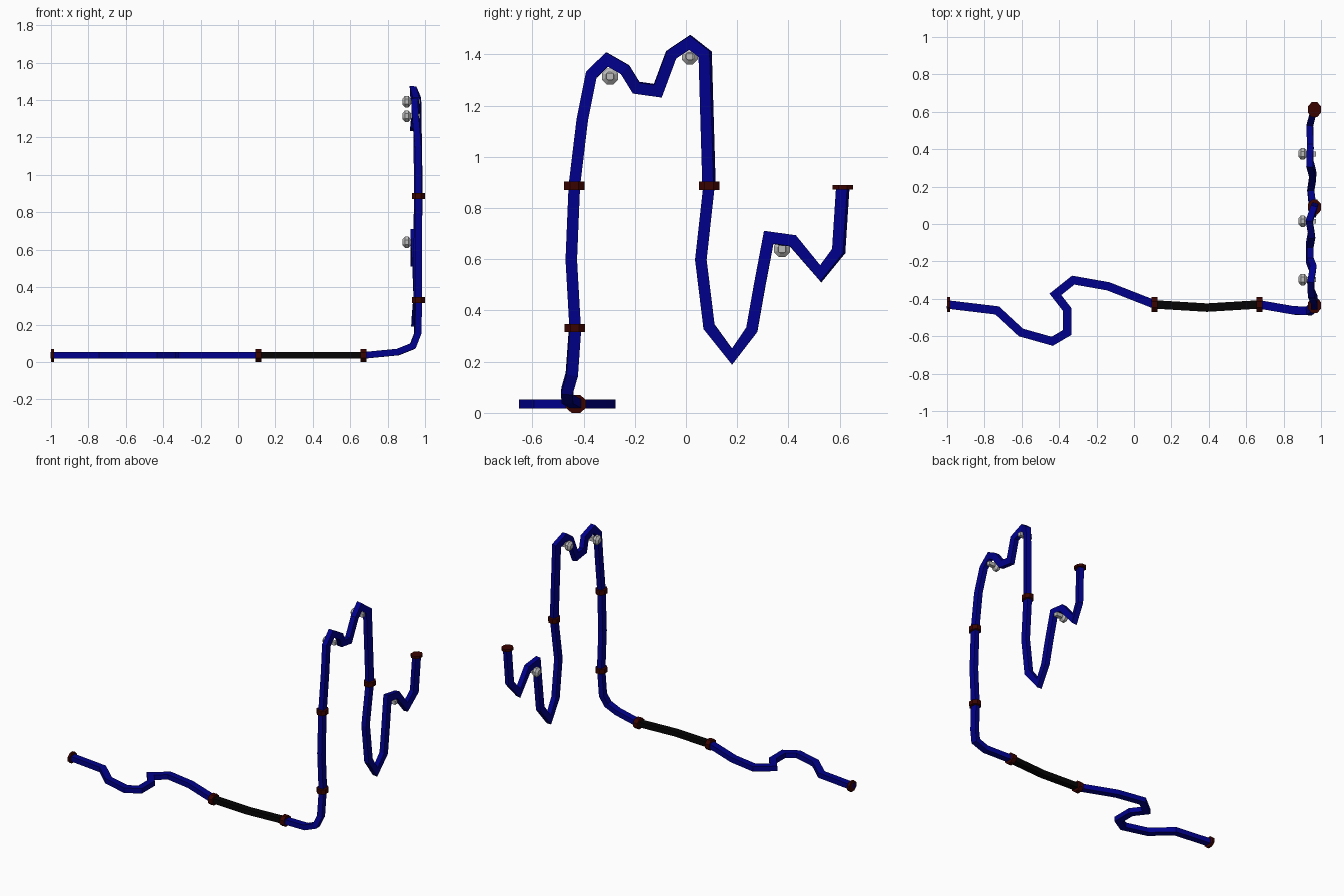
import bpy, bmesh, math
from mathutils import Vector

if "Cube" in bpy.data.objects:
    bpy.data.objects.remove(bpy.data.objects["Cube"])


def material(name, rgb, alpha=1.0):
    m = bpy.data.materials.new(name)
    m.diffuse_color = (*rgb, alpha)
    m.use_nodes = True
    m.node_tree.nodes["Principled BSDF"].inputs["Base Color"].default_value = m.diffuse_color
    return m


BLUE = material("hose blue", (0.0, 0.0, 0.26))
BLACK = material("rubber black", (0.0015, 0.0015, 0.0015))
RED = material("coupling dark red", (0.042, 0.001, 0.0))
GREY = material("peg grey", (0.5, 0.5, 0.5), 0.6)

OCT = [(1, .42), (.42, 1), (-.42, 1), (-1, .42), (-1, -.42), (-.42, -1), (.42, -1), (1, -.42)]
BOX = [(1, 1), (-1, 1), (-1, -1), (1, -1)]


def loft(name, rings, mat):
    """Join equal-length rings of points into a capped flat-shaded solid."""
    bm = bmesh.new()
    loops = [[bm.verts.new(p) for p in r] for r in rings]
    n = len(loops[0])
    for a, b in zip(loops, loops[1:]):
        for i in range(n):
            j = (i + 1) % n
            bm.faces.new((a[i], a[j], b[j], b[i]))
    bm.faces.new(loops[0][::-1])
    bm.faces.new(loops[-1])
    bmesh.ops.recalc_face_normals(bm, faces=bm.faces)
    me = bpy.data.meshes.new(name)
    bm.to_mesh(me)
    bm.free()
    me.materials.append(mat)
    ob = bpy.data.objects.new(name, me)
    bpy.context.collection.objects.link(ob)


def ring(c, u, v, ru, rv, shape):
    return [c + u * (ru * a) + v * (rv * b) for a, b in shape]


def hose(name, pts, normal, mat):
    """Sweep a flattened box section along the path with mitred bends."""
    pts = [Vector(p) for p in pts]
    dirs = [(b - a).normalized() for a, b in zip(pts, pts[1:])]
    nrm = Vector(normal)
    rings = []
    for i, p in enumerate(pts):
        d0, d1 = dirs[max(i - 1, 0)], dirs[min(i, len(dirs) - 1)]
        t = (d0 + d1).normalized()
        # carry the flat side of the section along the path
        if i > 0:
            nrm = d0.rotation_difference(t) @ nrm
        nrm = (nrm - t * nrm.dot(t)).normalized()
        pr = ring(Vector(), t.cross(nrm), nrm, 0.0225, 0.0175, BOX)
        bend = d1 - d0
        if bend.length > 1e-4:
            bend.normalize()
            k = min(1 / max(d0.dot(t), 0.1), 1.4) - 1
            pr = [q + bend * q.dot(bend) * k for q in pr]
        rings.append([p + q for q in pr])
        if i > 0:
            nrm = t.rotation_difference(d1) @ nrm
    loft(name, rings, mat)


def coupling(name, c, axis, normal, before, after):
    """Short eight-sided collar around a hose end."""
    c, a, n = Vector(c), Vector(axis), Vector(normal)
    s = a.cross(n)
    loft(name, [ring(c + a * o, s, n, 0.04, 0.035, OCT) for o in (-before, after)], RED)


Z, X = (0, 0, 1), (-1, 0, 0)

# hose lengths lying on the floor
hose("floor_hose", [(x, y, 0.035) for x, y in (
    (-1, -.43), (-.732, -.462), (-.604, -.58), (-.437, -.627), (-.357, -.58),
    (-.357, -.457), (-.42, -.376), (-.325, -.30), (-.138, -.333), (.11, -.43))], Z, BLUE)
hose("black_hose", [(.11, -.43, .035), (.39, -.447, .035), (.67, -.43, .035)], Z, BLACK)
hose("rising_hose", [
    (.67, -.43, .035), (.855, -.462, .053), (.935, -.465, .085),
    (.96, -.446, .15), (.965, -.433, .333)], Z, BLUE)

# hose lengths hanging on the wall side
hose("upright_hose", [(.965, -.433, .333), (.965, -.448, .598), (.965, -.436, .887)], X, BLUE)
hose("upper_hose", [
    (.965, -.436, .887), (.963, -.405, 1.145), (.948, -.37, 1.32), (.945, -.308, 1.38),
    (.957, -.238, 1.34), (.94, -.195, 1.27), (.94, -.11, 1.258), (.95, -.058, 1.398),
    (.937, .015, 1.447), (.957, .075, 1.40), (.965, .09, .887)], X, BLUE)
hose("end_hose", [
    (.965, .09, .887), (.955, .058, .598), (.955, .09, .337), (.945, .18, .22),
    (.957, .257, .325), (.95, .288, .50), (.94, .323, .685), (.943, .417, .672),
    (.94, .526, .543), (.958, .596, .632), (.965, .612, .88)], X, BLUE)

# couplings at the hose ends
coupling("start_coupling", (-1, -.43, .035), (1, 0, 0), Z, 0, .016)
for i, x in enumerate((.11, .67)):
    coupling(f"floor_coupling_{i}", (x, -.43, .035), (1, 0, 0), Z, .016, .016)
for i, (y, z) in enumerate(((-.435, .332), (-.436, .887), (.09, .887))):
    coupling(f"wall_coupling_{i}", (.965, y, z), Z, X, .016, .016)
coupling("end_coupling", (.965, .612, .88), Z, X, .008, .009)

# pegs: round knob on a square stem
U, V = Vector((0, 1, 0)), Vector((0, 0, 1))
for i, (y, z) in enumerate(((-.297, 1.314), (.015, 1.392), (.375, .64))):
    loft(f"peg_knob_{i}", [ring(Vector((x, y, z)), U, V, r, r, OCT) for x, r in (
        (.88, .016), (.893, .031), (.911, .031), (.924, .016))], GREY)
    loft(f"peg_stem_{i}", [ring(Vector((x, y, z)), U, V, .013, .013, BOX)
                           for x in (.915, .972)], GREY)
